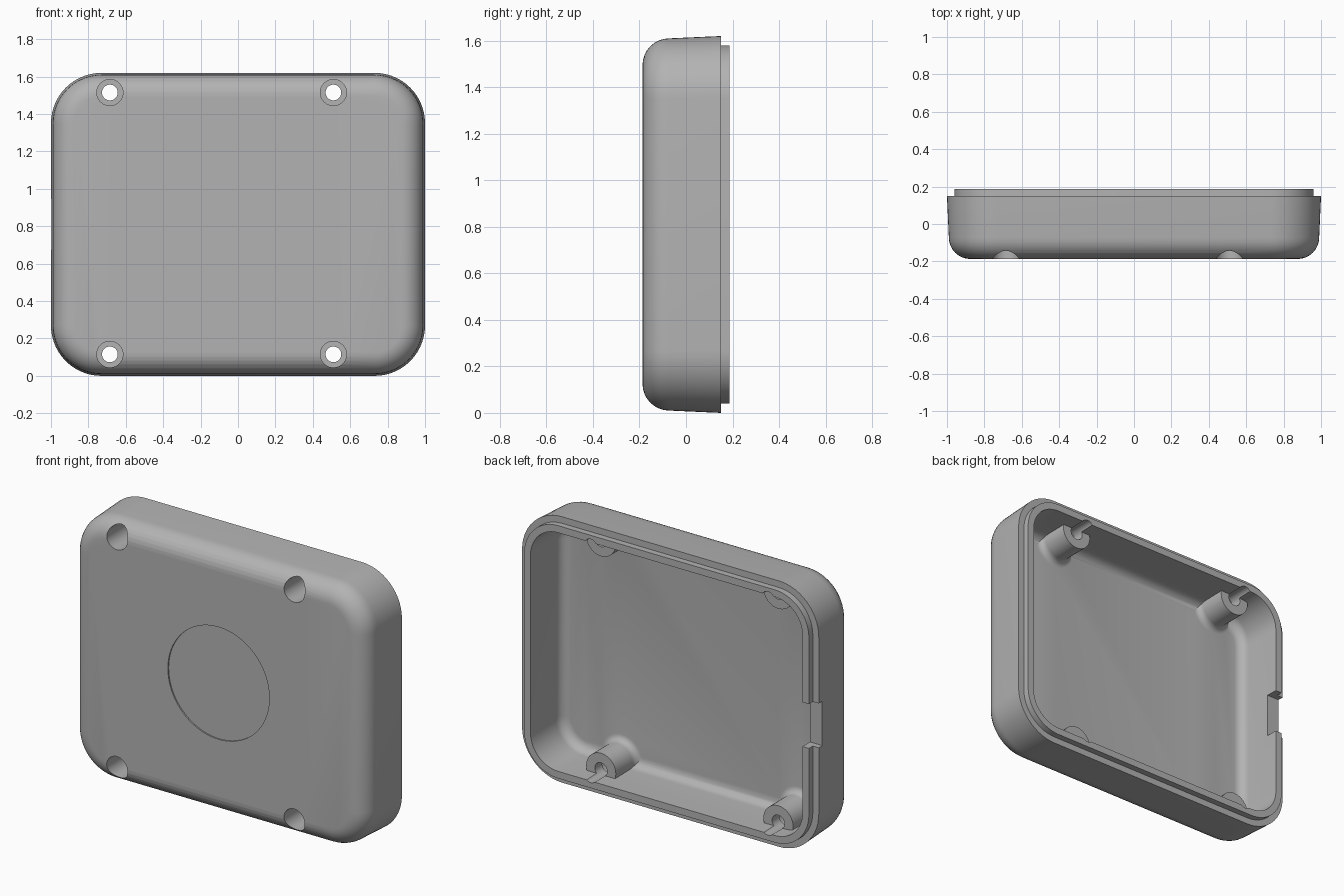
import bpy, bmesh, math
from mathutils import Matrix, Vector

cube = bpy.data.objects.get("Cube")
if cube:
    bpy.data.objects.remove(cube, do_unlink=True)

WIDTH, HEIGHT, CORNER = 1.0, 0.81, 0.27   # half width, half height, corner radius
FRONT, RIM, LIP = -0.187, 0.15, 0.188     # depths along y
FLOOR, WALL = -0.11, 0.083
SCREWS = [(x, z) for x in (-0.685, 0.51) for z in (0.115, 1.515)]

grey = bpy.data.materials.new("plastic grey")
grey.use_nodes = True
colour = (0.45, 0.45, 0.45, 1)
grey.diffuse_color = colour
grey.node_tree.nodes["Principled BSDF"].inputs["Base Color"].default_value = colour


def make_object(name, bm):
    bmesh.ops.recalc_face_normals(bm, faces=bm.faces)
    mesh = bpy.data.meshes.new(name)
    bm.to_mesh(mesh)
    bm.free()
    mesh.materials.append(grey)
    obj = bpy.data.objects.new(name, mesh)
    bpy.context.collection.objects.link(obj)
    return obj


def loft(name, rings):
    """Join closed rings of equal length and cap both ends."""
    bm = bmesh.new()
    loops = [[bm.verts.new(p) for p in ring] for ring in rings]
    n = len(loops[0])
    for a, b in zip(loops, loops[1:]):
        for i in range(n):
            j = (i + 1) % n
            bm.faces.new((a[i], a[j], b[j], b[i]))
    bm.faces.new(loops[0])
    bm.faces.new(loops[-1])
    return make_object(name, bm)


def rounded_ring(inset, y, steps=14):
    """Rounded rectangle, moved inwards by inset, at depth y."""
    r = CORNER - inset
    points = []
    for q, (sx, sz) in enumerate([(1, 1), (-1, 1), (-1, -1), (1, -1)]):
        for i in range(steps + 1):
            t = (q + i / steps) * math.pi / 2
            points.append((sx * (WIDTH - CORNER) + r * math.cos(t), y,
                           HEIGHT + sz * (HEIGHT - CORNER) + r * math.sin(t)))
    return points


def round_ring(x, z, r, y, n=40):
    return [(x + r * math.cos(2 * math.pi * i / n), y,
             z + r * math.sin(2 * math.pi * i / n)) for i in range(n)]


def fillet(inset, y, r, steps=8):
    """Quarter round from the flat face out to the side wall."""
    angles = [i / steps * math.pi / 2 for i in range(steps + 1)]
    return [(inset + r * (1 - math.sin(t)), y + r * (1 - math.cos(t))) for t in angles]


def combine(target, tool, operation):
    mod = target.modifiers.new("combine", "BOOLEAN")
    mod.operation, mod.solver, mod.object = operation, "EXACT", tool
    bpy.context.view_layer.objects.active = target
    bpy.ops.object.modifier_apply(modifier=mod.name)
    bpy.data.objects.remove(tool, do_unlink=True)


def cylinder(name, x, z, r, y0, y1, n=40):
    return loft(name, [round_ring(x, z, r, y, n) for y in (y0, y1)])


# Hollow shell: rounded front, slightly drafted wall, stepped lip, filleted floor
profile = fillet(0.01, FRONT, 0.115)
profile += [(0, RIM), (0.04, RIM), (0.04, LIP), (WALL, LIP)]
profile += reversed(fillet(WALL + 0.005, FLOOR, 0.06))
housing = loft("housing", [rounded_ring(*p) for p in profile])

# Screw bosses with a flared foot, trimmed so they stay inside the wall
for x, z in SCREWS:
    rings = [round_ring(x, z, 0.14, FLOOR - 0.02)]
    for i in range(7):
        t = i / 6 * math.pi / 2
        rings.append(round_ring(x, z, 0.14 - 0.04 * math.sin(t),
                                FLOOR + 0.04 * (1 - math.cos(t))))
    rings.append(round_ring(x, z, 0.1, 0.09))
    boss = loft("screw_boss", rings)
    core = loft("boss_trim", [rounded_ring(0.05, y) for y in (FLOOR - 0.01, 0.12)])
    combine(boss, core, "INTERSECT")
    combine(housing, boss, "UNION")

# Screw holes with a deep counterbore from the front
for x, z in SCREWS:
    combine(housing, cylinder("counterbore", x, z, 0.07, FRONT - 0.1, 0.02), "DIFFERENCE")
    combine(housing, cylinder("screw_hole", x, z, 0.042, -0.1, 0.3), "DIFFERENCE")

# Shallow round recess on the front
combine(housing, cylinder("label_recess", 0, HEIGHT + 0.005, 0.342,
                          FRONT - 0.1, FRONT + 0.008, 72), "DIFFERENCE")

# Notch through the rim on one side
bm = bmesh.new()
bmesh.ops.create_cube(bm, size=1, matrix=Matrix.Translation(Vector((-1, 0.215, HEIGHT)))
                      @ Matrix.Diagonal((0.3, 0.2, 0.27, 1)))
combine(housing, make_object("rim_notch", bm), "DIFFERENCE")

# Smooth shading with crisp edges
bpy.ops.object.select_all(action="DESELECT")
housing.select_set(True)
bpy.context.view_layer.objects.active = housing
bpy.ops.object.shade_smooth_by_angle(angle=math.radians(30))
